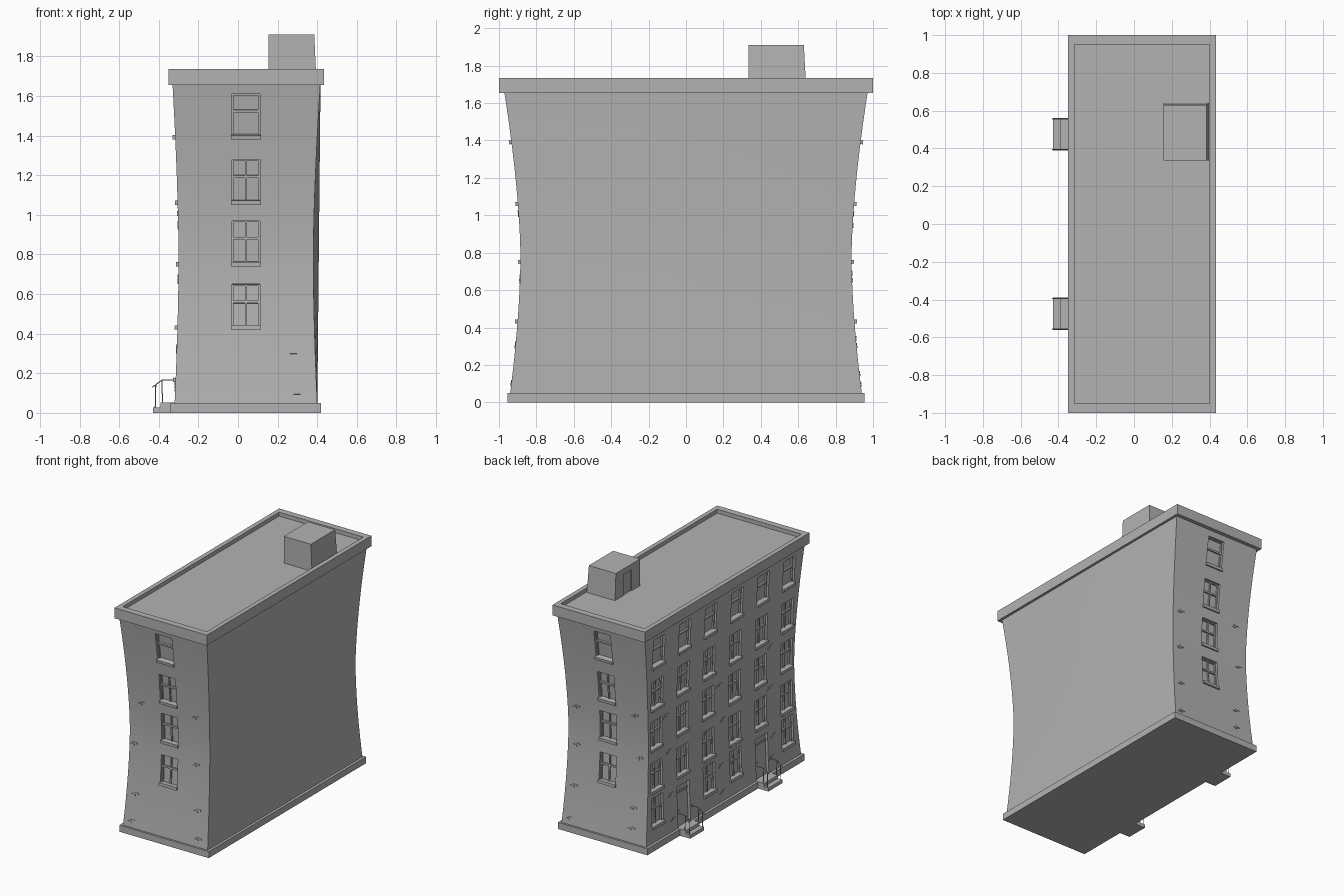
import bpy, bmesh, random
from mathutils import Matrix, Vector

if "Cube" in bpy.data.objects:
    bpy.data.objects.remove(bpy.data.objects["Cube"])

stone = bpy.data.materials.new("grey_stone")
stone.use_nodes = True
grey = (0.45, 0.45, 0.45, 1)
stone.diffuse_color = grey
stone.node_tree.nodes["Principled BSDF"].inputs["Base Color"].default_value = grey


def finish(name, bm):
    bmesh.ops.recalc_face_normals(bm, faces=bm.faces)
    mesh = bpy.data.meshes.new(name)
    bm.to_mesh(mesh)
    bm.free()
    obj = bpy.data.objects.new(name, mesh)
    bpy.context.collection.objects.link(obj)
    mesh.materials.append(stone)
    return obj


def add_box(bm, lo, hi, frame=Matrix()):
    """Box between two corners, placed in a local frame."""
    lo, hi = Vector(lo), Vector(hi)
    m = frame @ Matrix.Translation((lo + hi) / 2) @ Matrix.Diagonal((*(hi - lo), 1))
    return bmesh.ops.create_cube(bm, size=1, matrix=m)["verts"]


def cut(obj, cutter):
    cutter.hide_render = True
    mod = obj.modifiers.new("openings", "BOOLEAN")
    mod.object = cutter
    mod.solver = 'EXACT'
    bpy.context.view_layer.objects.active = obj
    bpy.ops.object.modifier_apply(modifier=mod.name)
    bpy.data.objects.remove(cutter)


# Pinched wall profile: half depth, left x and right x at a height
def flare(z, low, high):
    if z < 0.78:
        return low * ((0.78 - z) / 0.73) ** 1.7
    return high * ((z - 0.78) / 0.87) ** 1.6


def depth(z):
    return 0.885 + flare(z, 0.055, 0.085)


def left_x(z):
    return -0.30 - flare(z, 0.02, 0.03)


def right_x(z):
    return 0.38 + flare(z, 0.02, 0.035)


def wall_frame(side, u, z):
    """Local frame on a wall: x along it, y outwards, z up its slope."""
    def point(h):
        if side == "left":
            return Vector((left_x(h), u, h))
        return Vector((u, depth(h) * (1 if side == "back" else -1), h))
    along = Vector({"left": (0, 1, 0), "back": (1, 0, 0), "front": (-1, 0, 0)}[side])
    up = (point(z + 0.06) - point(z - 0.06)).normalized()
    out = up.cross(along)
    m = Matrix((along, out, up)).transposed().to_4x4()
    m.translation = point(z)
    return m


# Walls
bm = bmesh.new()
rings = []
levels = 20
for i in range(levels + 1):
    z = 0.03 + 1.65 * i / levels
    y, xl, xr = depth(z), left_x(z), right_x(z)
    ring = [(xl, -y), (xr, -y), (0.40 + 0.01 * z, 0), (xr, y), (xl, y)]
    rings.append([bm.verts.new((*p, z)) for p in ring])
for a, b in zip(rings, rings[1:]):
    for j in range(5):
        k = (j + 1) % 5
        bm.faces.new((a[j], a[k], b[k], b[j]))
bm.faces.new(rings[0])
bm.faces.new(rings[-1])
walls = finish("walls", bm)

# Window and door openings, frames and sills
openings, frames, sills, doors = (bmesh.new() for _ in range(4))
rows = [1.495, 1.165, 0.855, 0.535, 0.27]
columns = [-0.79, -0.475, -0.16, 0.16, 0.475, 0.79]


def window(side, u, z, upright):
    f = wall_frame(side, u, z)
    w, h, t = 0.07, 0.115, 0.008
    add_box(openings, (-w, -0.028, -h + 0.01), (w, 0.03, h), f)
    for s in (-1, 1):
        add_box(frames, (s * w, -0.03, -h), (s * (w - t), -0.016, h), f)
        add_box(frames, (-w, -0.03, s * h), (w, -0.016, s * (h - t)), f)
    add_box(frames, (-w, -0.03, 0.02), (w, -0.014, 0.033), f)
    if upright:
        add_box(frames, (-0.005, -0.03, -h), (0.005, -0.018, h), f)
    add_box(sills, (-w - 0.005, -0.03, -h), (w + 0.005, 0.014, -h + 0.022), f)


for row, z in enumerate(rows):
    for u in columns:
        if row < 4 or abs(u) != 0.475:
            window("left", u, z, row > 0)
    if row < 4:
        for side in ("front", "back"):
            window(side, 0.04, z, row > 0)

for u in (-0.475, 0.475):
    f = wall_frame("left", u, 0.2)
    add_box(openings, (-0.075, -0.022, -0.15), (0.075, 0.03, 0.16), f)
    add_box(doors, (-0.066, -0.03, -0.15), (0.066, -0.014, 0.10), f)
    add_box(doors, (-0.075, -0.03, 0.105), (0.075, -0.012, 0.115), f)
    add_box(doors, (0.045, -0.02, -0.03), (0.053, -0.007, -0.022), f)

cut(walls, finish("opening_cutter", openings))
bpy.ops.object.select_all(action='DESELECT')
walls.select_set(True)
bpy.context.view_layer.objects.active = walls
bpy.ops.object.shade_smooth_by_angle(angle=0.35)
finish("window_frames", frames)
finish("window_sills", sills)
finish("doors", doors)

# Loose raised bricks scattered near the corners
random.seed(4)
bm = bmesh.new()
for side, edges in (("front", (-0.22, 0.30)), ("back", (-0.22, 0.30)), ("left", (-0.63, 0.0, 0.63))):
    for edge in edges:
        for z in (0.13, 0.33, 0.68, 0.98):
            f = wall_frame(side, edge + random.uniform(-0.04, 0.04), z + random.uniform(-0.04, 0.04))
            add_box(bm, (-0.02, -0.01, 0), (0.02, 0.004, 0.012), f)
            add_box(bm, (0.005, -0.01, -0.014), (0.04, 0.004, -0.002), f)
finish("raised_bricks", bm)

# Plinth
bm = bmesh.new()
add_box(bm, (-0.34, -0.955, 0), (0.42, 0.955, 0.05))
finish("plinth", bm)

# Cornice with a sunken roof deck
bm = bmesh.new()
add_box(bm, (-0.35, -1, 1.655), (0.435, 1, 1.735))
cornice = finish("roof_cornice", bm)
bm = bmesh.new()
add_box(bm, (-0.315, -0.95, 1.705), (0.40, 0.95, 1.8))
cut(cornice, finish("deck_cutter", bm))

# Roof hut with its door
bm = bmesh.new()
for v in add_box(bm, (0.155, 0.335, 1.69), (0.385, 0.63, 1.91)):
    if v.co.z < 1.8:
        v.co.x += 0.01 if v.co.x > 0.3 else 0
        v.co.y += 0.012 if v.co.y > 0.5 else 0
hut = finish("roof_hut", bm)
bm = bmesh.new()
add_box(bm, (0.10, 0.44, 1.706), (0.165, 0.535, 1.865))
cut(hut, finish("hut_door_cutter", bm))

# Entrance steps and railings
bm = bmesh.new()
rail_paths = [
    [(-0.432, 0.13), (-0.385, 0.165), (-0.31, 0.165)],
    [(-0.418, 0.02), (-0.415, 0.142)],
    [(-0.38, 0.04), (-0.385, 0.165)],
]
rails = bpy.data.curves.new("railings", 'CURVE')
rails.dimensions = '3D'
rails.bevel_depth = 0.003
rails.bevel_resolution = 1
rails.use_fill_caps = True
for y in (-0.475, 0.475):
    add_box(bm, (-0.428, y - 0.085, 0), (-0.33, y + 0.085, 0.027))
    add_box(bm, (-0.39, y - 0.085, 0), (-0.31, y + 0.085, 0.052))
    for s in (-0.08, 0.08):
        for path in rail_paths:
            spline = rails.splines.new('POLY')
            spline.points.add(len(path) - 1)
            for p, (x, z) in zip(spline.points, path):
                p.co = (x, y + s, z, 1)
finish("entrance_steps", bm)
rails.materials.append(stone)
bpy.context.collection.objects.link(bpy.data.objects.new("railings", rails))
